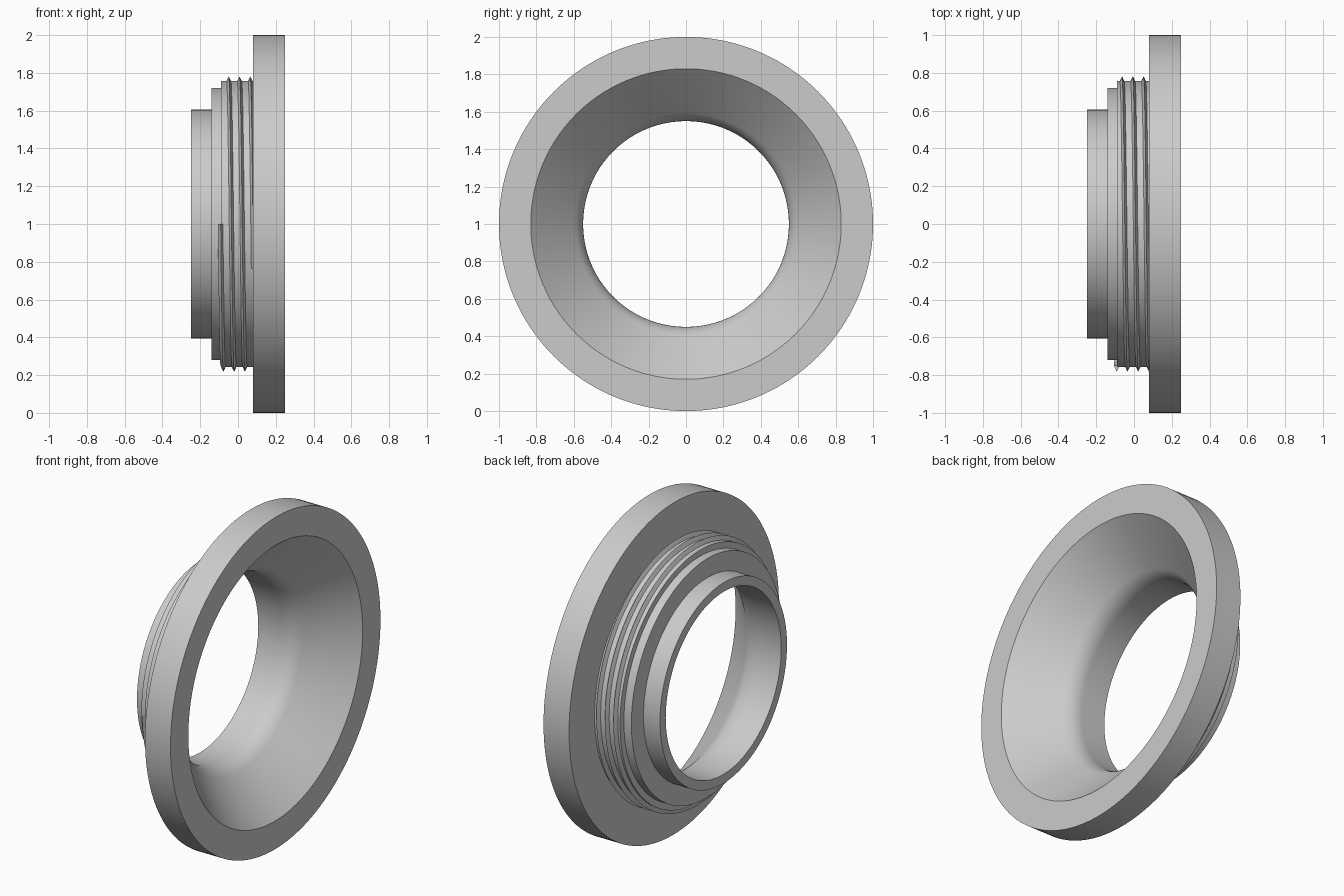
import bpy, bmesh
from math import sin, cos, tan, pi, radians
from mathutils import Vector

cube = bpy.data.objects.get("Cube")
if cube:
    bpy.data.objects.remove(cube, do_unlink=True)

SEGMENTS = 160
AXIS_HEIGHT = 1.0

grey = bpy.data.materials.new("plain grey")
grey.use_nodes = True
colour = (0.6, 0.6, 0.6, 1)
grey.diffuse_color = colour
grey.node_tree.nodes["Principled BSDF"].inputs["Base Color"].default_value = colour


def finish(name, bm):
    """Turn a bmesh into a smooth-shaded object with sharp edges kept."""
    bmesh.ops.recalc_face_normals(bm, faces=bm.faces[:])
    mesh = bpy.data.meshes.new(name)
    bm.to_mesh(mesh)
    bm.free()
    mesh.materials.append(grey)
    obj = bpy.data.objects.new(name, mesh)
    bpy.context.collection.objects.link(obj)
    bpy.ops.object.select_all(action='DESELECT')
    obj.select_set(True)
    bpy.context.view_layer.objects.active = obj
    bpy.ops.object.shade_smooth_by_angle(angle=radians(30))
    return obj


def around_axis(x, radius, angle):
    return Vector((x, radius * sin(angle), AXIS_HEIGHT + radius * cos(angle)))


# Flanged body: stepped outside, straight bore blending into a flared mouth
back, front = -0.25, 0.25
bore, mouth = 0.55, 0.83
flare, blend = radians(45), 0.15
corner = front - (mouth - bore) / tan(flare)
blend_start = corner - blend * tan(flare / 2)

profile = [(back, bore), (back, 0.605), (-0.14, 0.605), (-0.14, 0.72),
           (-0.09, 0.72), (-0.09, 0.757), (0.08, 0.757), (0.08, 1.0),
           (front, 1.0), (front, mouth)]
for i in range(8, -1, -1):
    a = flare * i / 8
    profile.append((blend_start + blend * sin(a), bore + blend * (1 - cos(a))))

bm = bmesh.new()
verts = [bm.verts.new(around_axis(x, r, 0)) for x, r in profile]
edges = [bm.edges.new((v, verts[(i + 1) % len(verts)])) for i, v in enumerate(verts)]
bmesh.ops.spin(bm, geom=verts + edges, cent=(0, 0, AXIS_HEIGHT), axis=(1, 0, 0),
               angle=2 * pi, steps=SEGMENTS, use_duplicate=False)
bmesh.ops.remove_doubles(bm, verts=bm.verts[:], dist=0.0005)
finish("flanged_body", bm)

# Screw thread: a V-shaped ridge wound along a helix
pitch, start, end = 0.057, -0.6 * pi, 5.5 * pi
section = [(-0.015, 0.75), (0, 0.782), (0.015, 0.75)]
steps = int((end - start) / (2 * pi) * SEGMENTS)
bm = bmesh.new()
rings = []
for i in range(steps + 1):
    t = start + (end - start) * i / steps
    x = 0.065 - pitch * t / (2 * pi)
    rings.append([bm.verts.new(around_axis(x + dx, r, t)) for dx, r in section])
for a, b in zip(rings, rings[1:]):
    for j in range(3):
        k = (j + 1) % 3
        bm.faces.new((a[j], a[k], b[k], b[j]))
bm.faces.new(rings[0])
bm.faces.new(rings[-1])
finish("screw_thread", bm)
